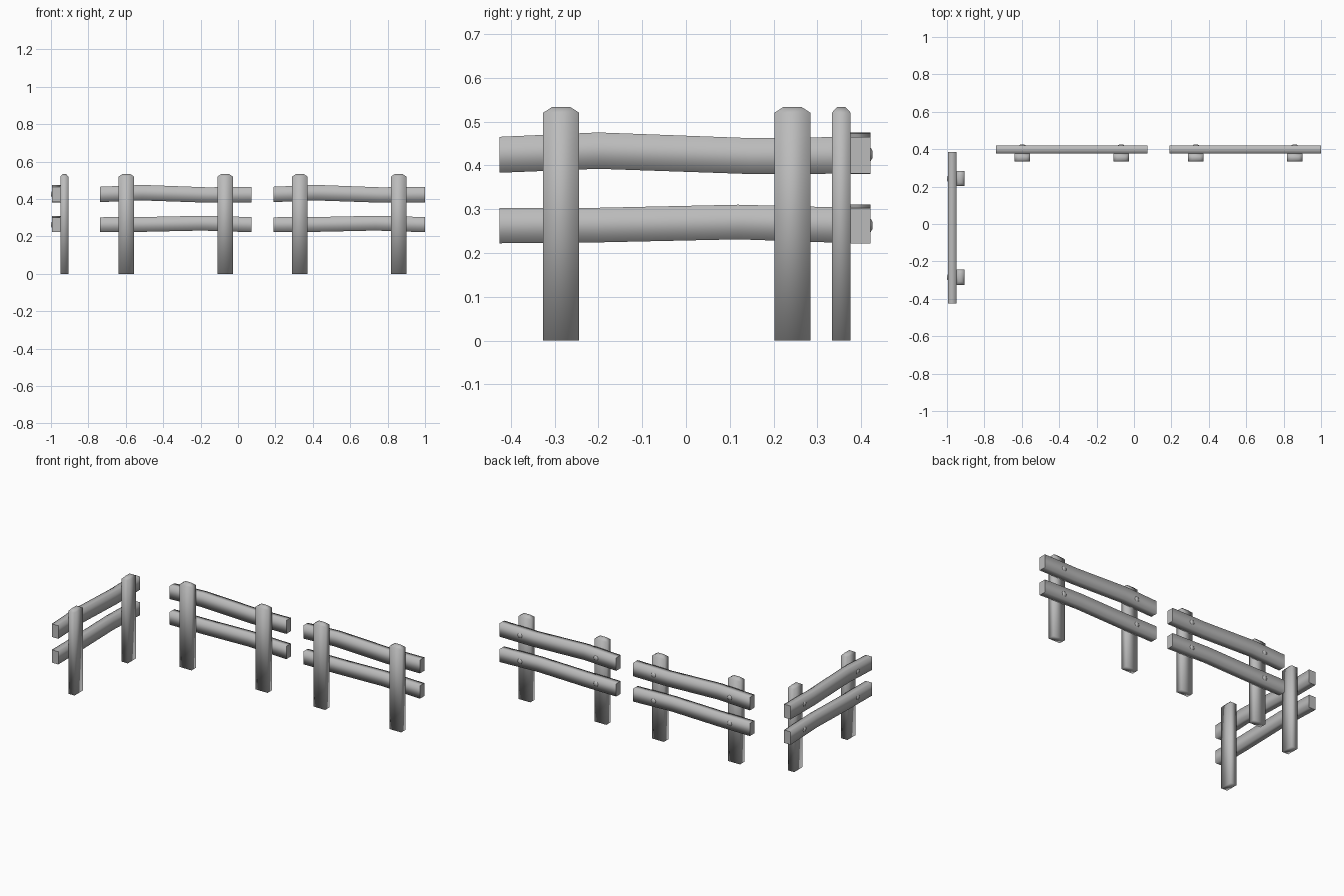
import bpy, bmesh, math
from mathutils import Matrix, Vector

if "Cube" in bpy.data.objects:
    bpy.data.objects.remove(bpy.data.objects["Cube"], do_unlink=True)

grey = bpy.data.materials.new("plain_grey")
grey.use_nodes = True
colour = (0.5, 0.5, 0.5, 1)
grey.diffuse_color = colour
grey.node_tree.nodes["Principled BSDF"].inputs["Base Color"].default_value = colour


def loft(name, rings, place, flat_ends):
    """Skin a row of matching rings and close both ends."""
    bm = bmesh.new()
    loops = [[bm.verts.new(p) for p in ring] for ring in rings]
    for a, b in zip(loops, loops[1:]):
        for i in range(len(a)):
            j = (i + 1) % len(a)
            bm.faces.new((a[i], a[j], b[j], b[i]))
    for f in bm.faces:
        f.smooth = True
    for end in (loops[0], loops[-1]):
        bm.faces.new(end).smooth = not flat_ends
    bmesh.ops.recalc_face_normals(bm, faces=bm.faces)
    mesh = bpy.data.meshes.new(name)
    bm.to_mesh(mesh)
    bm.free()
    mesh.materials.append(grey)
    obj = bpy.data.objects.new(name, mesh)
    obj.matrix_world = place
    bpy.context.collection.objects.link(obj)


HALF = 0.405          # half length of a rail
RAIL_DEPTH = 0.045
POST_DEPTH = 0.043
POST_X = (-0.264, 0.264)
# Each rail: (position along it, bottom, top)
RAILS = {
    "upper": [(-HALF, 0.383, 0.465), (-0.18, 0.392, 0.475),
              (0.17, 0.38, 0.462), (HALF, 0.381, 0.465)],
    "lower": [(-HALF, 0.222, 0.302), (-0.18, 0.224, 0.303),
              (0.14, 0.231, 0.31), (HALF, 0.222, 0.303)],
}
BOLT_Z = {"upper": 0.425, "lower": 0.263}


def post(name, x, place):
    # Straight plank with a bevelled top
    rings = []
    for z, dx, dy in ((0, 0, 0), (0.52, 0, 0), (0.533, 0.02, 0.012)):
        l, r = x - 0.041 + dx, x + 0.041 - dx
        f, b = -POST_DEPTH + dy, -dy
        rings.append([(l, f, z), (r, f, z), (r, b, z), (l, b, z)])
    loft(name, rings, place, False)


def rail(name, stations, place):
    # Gently bowed plank behind the posts
    rings = [[(x, 0, lo), (x, RAIL_DEPTH, lo), (x, RAIL_DEPTH, hi), (x, 0, hi)]
             for x, lo, hi in stations]
    loft(name, rings, place, True)


def bolt(name, x, z, place):
    # Low domed head on the back of the rail
    rings = []
    for y, r in ((RAIL_DEPTH - 0.003, 0.017), (RAIL_DEPTH, 0.016), (RAIL_DEPTH + 0.005, 0.008)):
        rings.append([(x + r * math.cos(i * math.pi / 4), y, z + r * math.sin(i * math.pi / 4))
                      for i in range(8)])
    loft(name, rings, place, False)


def fence_section(label, x, y, turn):
    place = Matrix.Translation(Vector((x, y, 0))) @ Matrix.Rotation(math.radians(turn), 4, "Z")
    for side, px in zip(("first", "second"), POST_X):
        post(f"{label}_{side}_post", px, place)
        for level, z in BOLT_Z.items():
            bolt(f"{label}_{side}_{level}_bolt", px, z, place)
    for level, stations in RAILS.items():
        rail(f"{label}_{level}_rail", stations, place)


fence_section("middle_section", -0.333, 0.376, 0)
fence_section("left_section", 0.595, 0.376, 0)
fence_section("right_section", -0.95, -0.021, 90)
